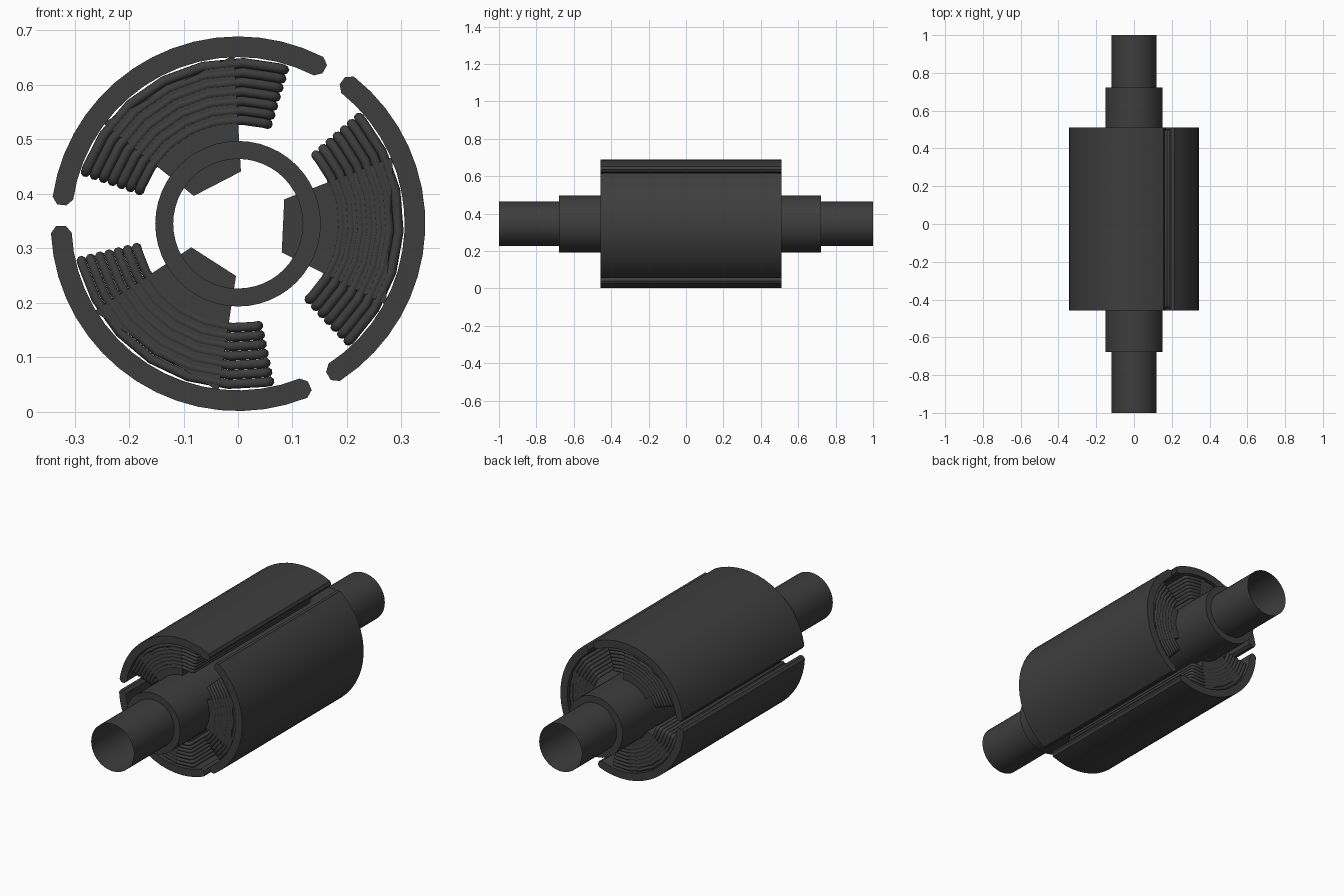
import bpy, bmesh
from math import radians, sin, cos, tau

cube = bpy.data.objects.get("Cube")
if cube:
    bpy.data.objects.remove(cube, do_unlink=True)

CZ = 0.345                       # height of the shaft axis
FRONT, BACK = -0.457, 0.51       # ends of the shells
POLE_ANGLES = [-2.7 + 120 * k for k in range(3)]

mat = bpy.data.materials.new("dark_grey")
mat.use_nodes = True
color = (0.047, 0.047, 0.047, 1)
mat.diffuse_color = color
mat.node_tree.nodes["Principled BSDF"].inputs["Base Color"].default_value = color


def polar(r, deg, y):
    a = radians(deg)
    return (r * cos(a), y, CZ + r * sin(a))


def finish(name, bm):
    bmesh.ops.recalc_face_normals(bm, faces=bm.faces)
    mesh = bpy.data.meshes.new(name)
    bm.to_mesh(mesh)
    bm.free()
    obj = bpy.data.objects.new(name, mesh)
    bpy.context.collection.objects.link(obj)
    mesh.materials.append(mat)
    bpy.ops.object.select_all(action='DESELECT')
    obj.select_set(True)
    bpy.context.view_layer.objects.active = obj
    bpy.ops.object.shade_smooth_by_angle(angle=radians(30))
    return obj


def prism(name, outline, y0, y1):
    """Extrude a polar outline of (radius, degrees) along y."""
    bm = bmesh.new()
    face = bm.faces.new([bm.verts.new(polar(r, a, y0)) for r, a in outline])
    new = bmesh.ops.extrude_face_region(bm, geom=[face])["geom"]
    moved = [v for v in new if isinstance(v, bmesh.types.BMVert)]
    bmesh.ops.translate(bm, verts=moved, vec=(0, y1 - y0, 0))
    if not face.is_valid or len(bm.faces) < len(outline) + 2:
        bm.faces.new([v for v in bm.verts if v not in moved])
    return finish(name, bm)


# Hollow stepped shaft, open at both ends
def shaft():
    profile = [(0.119, -1), (0.119, -0.678), (0.152, -0.678),
               (0.152, 0.722), (0.119, 0.722), (0.119, 1)]
    n = 48
    bm = bmesh.new()
    rings = [[bm.verts.new(polar(r, 360 * i / n, y)) for i in range(n)]
             for r, y in profile]
    for a, b in zip(rings, rings[1:]):
        for i in range(n):
            j = (i + 1) % n
            bm.faces.new((a[i], a[j], b[j], b[i]))
    finish("stepped_shaft", bm)


# Curved outer shell with chamfered tips
def shell(name, mid):
    n, half = 16, 54.4
    sweep = [-half + 2 * half * i / n for i in range(n + 1)]
    outline = [(0.344, mid + a) for a in sweep]
    outline += [(0.334, mid + 56.6), (0.317, mid + 56.6)]
    outline += [(0.306, mid - a) for a in sweep]
    outline += [(0.317, mid - 56.6), (0.334, mid - 56.6)]
    prism(name, outline, FRONT, BACK)


# Flared pole reaching through the shaft wall
def pole(name, mid):
    outline = [(0.096, mid - 30.5), (0.31, mid - 26),
               (0.31, mid + 26), (0.096, mid + 30.5)]
    # the outer edge is a chord, so it stays beneath the outermost winding
    prism(name, outline, FRONT + 0.012, BACK - 0.012)


# Nested wire loops wound around a pole
def winding(name, mid):
    wire, half, steps, bend = 0.0092, 44, 6, 0.009
    curve = bpy.data.curves.new(name, 'CURVE')
    curve.dimensions = '3D'
    curve.bevel_depth = wire
    curve.bevel_resolution = 2
    y0, y1 = FRONT + 0.01 + wire, BACK - 0.01 - wire
    for k in range(7):
        r = 0.191 + 0.0174 * k
        trim = bend / r * 360 / tau
        angles = [-half + 2 * half * i / steps for i in range(steps + 1)]
        angles[0] += trim
        angles[-1] -= trim
        pts = [polar(r, mid + a, y0) for a in angles]
        pts += [polar(r, mid + half - trim * 0.3, y0 + bend * 0.3),
                polar(r, mid + half, y0 + bend),
                polar(r, mid + half, y1 - bend),
                polar(r, mid + half - trim * 0.3, y1 - bend * 0.3)]
        pts += [polar(r, mid - a, y1) for a in angles]
        pts += [polar(r, mid - half + trim * 0.3, y1 - bend * 0.3),
                polar(r, mid - half, y1 - bend),
                polar(r, mid - half, y0 + bend),
                polar(r, mid - half + trim * 0.3, y0 + bend * 0.3)]
        spline = curve.splines.new('POLY')
        spline.points.add(len(pts) - 1)
        for p, co in zip(spline.points, pts):
            p.co = (*co, 1)
        spline.use_cyclic_u = True
        spline.use_smooth = True
    curve.materials.append(mat)
    obj = bpy.data.objects.new(name, curve)
    bpy.context.collection.objects.link(obj)


shaft()
for side, angle in zip(("left", "upper", "lower"), POLE_ANGLES):
    shell(side + "_shell", angle)
    pole(side + "_pole", angle)
    winding(side + "_winding", angle)
